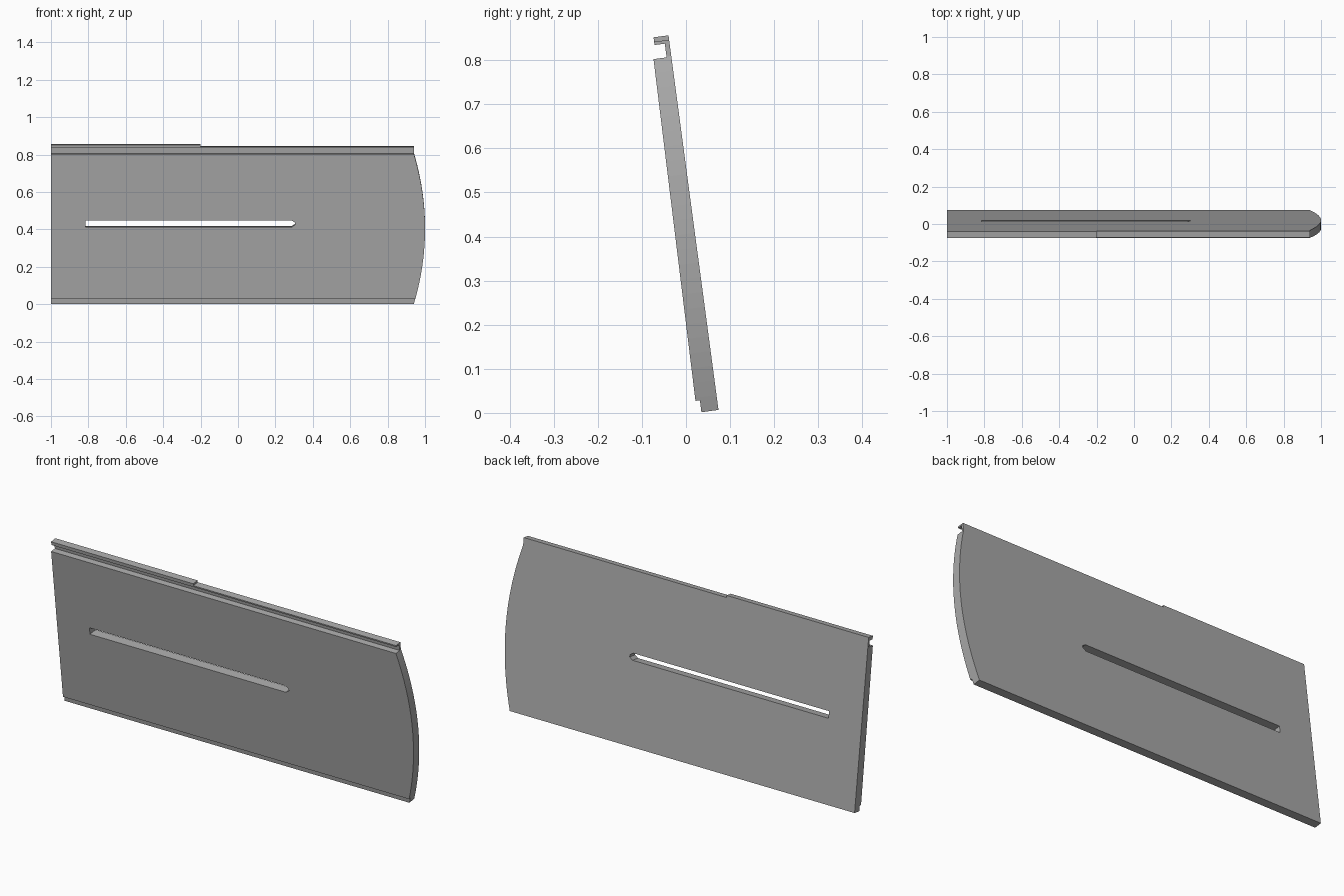
import bpy, math
from mathutils import Matrix

if "Cube" in bpy.data.objects:
    bpy.data.objects.remove(bpy.data.objects["Cube"], do_unlink=True)

TILT = math.radians(7.55)
BASE = Matrix.Translation((0, 0.0737, 0.0068)) @ Matrix.Rotation(TILT, 4, "X")


def prism(name, outline, to_start, to_end):
    """Solid between two copies of an outline."""
    n = len(outline)
    verts = [to_start(*p) for p in outline] + [to_end(*p) for p in outline]
    faces = [tuple(range(n))[::-1], tuple(range(n, 2 * n))]
    faces += [(i, (i + 1) % n, n + (i + 1) % n, n + i) for i in range(n)]
    mesh = bpy.data.meshes.new(name)
    mesh.from_pydata(verts, [], faces)
    obj = bpy.data.objects.new(name, mesh)
    bpy.context.collection.objects.link(obj)
    bpy.context.view_layer.objects.active = obj
    obj.select_set(True)
    bpy.ops.object.mode_set(mode="EDIT")
    bpy.ops.mesh.select_all(action="SELECT")
    bpy.ops.mesh.normals_make_consistent(inside=False)
    bpy.ops.object.mode_set(mode="OBJECT")
    obj.select_set(False)
    return obj


def cutter(name, outline):
    """Solid whose outline lies in the plane of the leaning panel."""
    obj = prism(name, outline, lambda x, u: (x, -0.3, u), lambda x, u: (x, 0.3, u))
    obj.matrix_world = BASE
    obj.hide_render = True
    return obj


def cut(obj, tool, operation):
    mod = obj.modifiers.new(tool.name, "BOOLEAN")
    mod.object, mod.operation, mod.solver = tool, operation, "EXACT"
    bpy.context.view_layer.objects.active = obj
    bpy.ops.object.modifier_apply(modifier=mod.name)
    bpy.data.objects.remove(tool, do_unlink=True)


# Leaning cross-section with top groove and bottom rebate (y, z)
section = [(0.0737, 0.0068), (-0.0397, 0.8565), (-0.0737, 0.852), (-0.0715, 0.8345),
           (-0.048, 0.8375), (-0.044, 0.8065), (-0.0737, 0.8025), (0.0215, 0.0272),
           (0.0315, 0.0285), (0.035, 0.0015)]
panel = prism("slotted_panel", section, lambda y, z: (-1, y, z), lambda y, z: (1.1, y, z))

# Bowed right-hand end and stepped top edge
bow = [(1 - 0.06 * (t / 12) ** 2, 0.405 + 0.405 * t / 12) for t in range(-12, 13)]
outline = [(-1.1, -0.1), (0.94, -0.1)] + bow + [(0.94, 0.847), (-0.2, 0.847), (-0.2, 0.9), (-1.1, 0.9)]
cut(panel, cutter("end_trim", outline), "INTERSECT")

# Long slot with a chamfered end
slot = [(-0.815, 0.415), (0.288, 0.415), (0.305, 0.427), (0.305, 0.438), (0.288, 0.45), (-0.815, 0.45)]
cut(panel, cutter("slot_cut", slot), "DIFFERENCE")

# Plain grey finish
grey = bpy.data.materials.new("plain_grey")
colour = (0.4, 0.4, 0.4, 1)
grey.use_nodes = True
grey.diffuse_color = colour
grey.node_tree.nodes["Principled BSDF"].inputs["Base Color"].default_value = colour
panel.data.materials.clear()
panel.data.materials.append(grey)
for face in panel.data.polygons:
    face.material_index = 0
